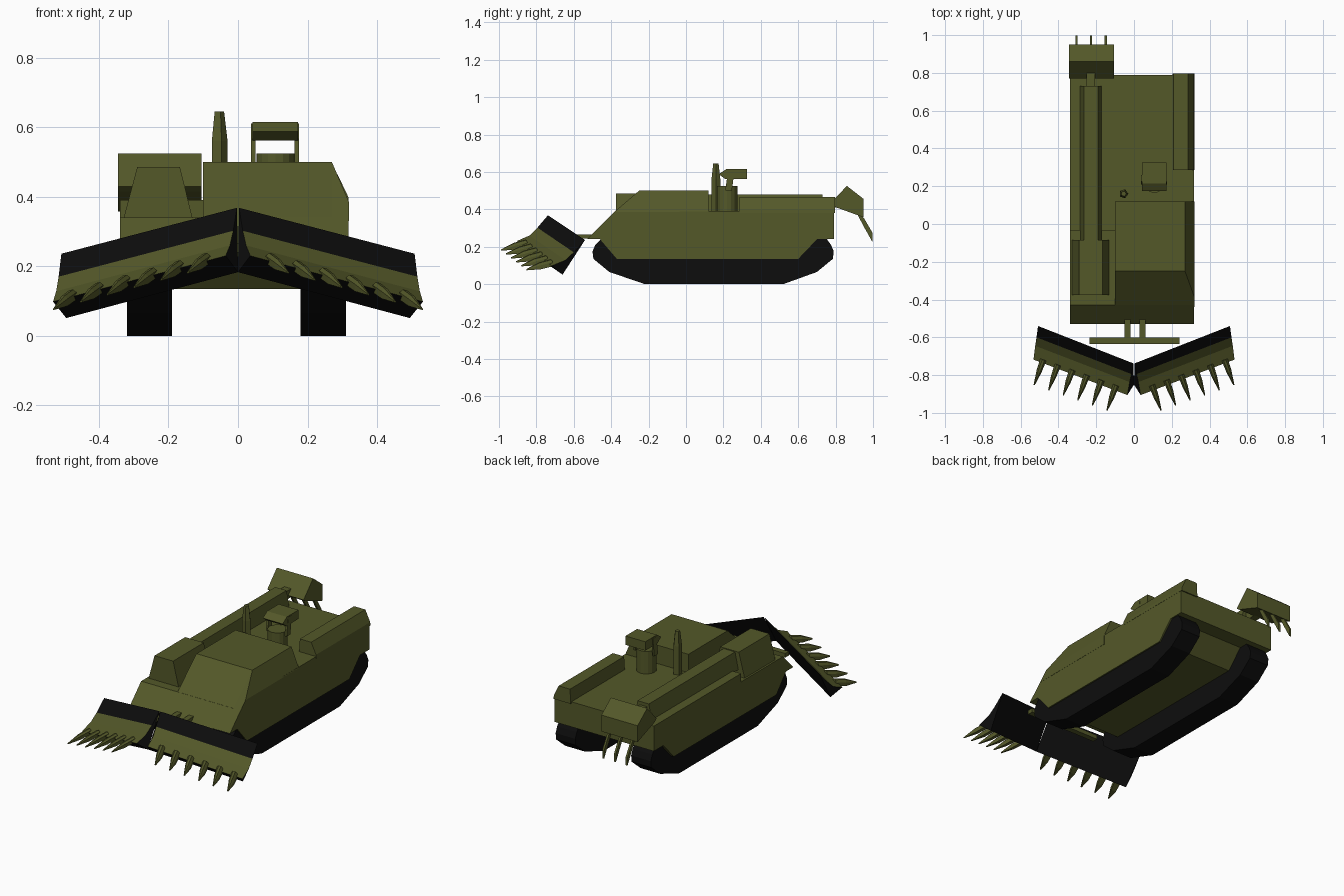
import bpy, bmesh, math
from mathutils import Vector

if "Cube" in bpy.data.objects:
    bpy.data.objects.remove(bpy.data.objects["Cube"])


def material(name, rgb):
    m = bpy.data.materials.new(name)
    m.diffuse_color = (*rgb, 1)
    m.use_nodes = True
    m.node_tree.nodes["Principled BSDF"].inputs["Base Color"].default_value = m.diffuse_color
    return m


OLIVE = material("olive green", (0.088, 0.098, 0.022))
BLACK = material("rubber black", (0.004, 0.004, 0.004))


def loft(name, rings, mats=(OLIVE,), rule=None):
    """Join equal-length rings of points into a capped solid; rule(j) gives side j its material."""
    bm = bmesh.new()
    vs = [[bm.verts.new(p) for p in r] for r in rings]
    n = len(rings[0])
    for a, b in zip(vs, vs[1:]):
        for j in range(n):
            f = bm.faces.new((a[j], a[(j + 1) % n], b[(j + 1) % n], b[j]))
            f.material_index = rule(j) if rule else 0
    bm.faces.new(vs[0])
    bm.faces.new(vs[-1])
    bmesh.ops.recalc_face_normals(bm, faces=bm.faces)
    me = bpy.data.meshes.new(name)
    bm.to_mesh(me)
    bm.free()
    for m in mats:
        me.materials.append(m)
    ob = bpy.data.objects.new(name, me)
    bpy.context.collection.objects.link(ob)
    return ob


def side(name, profile, x0, x1, mat=OLIVE):
    """Extrude a (y, z) profile across x."""
    return loft(name, [[(x, y, z) for y, z in profile] for x in (x0, x1)], (mat,))


def along(name, profile, y0, y1):
    """Extrude an (x, z) profile along y."""
    return loft(name, [[(x, y, z) for x, z in profile] for y in (y0, y1)])


def box(name, x0, x1, y0, y1, z0, z1):
    return along(name, [(x0, z0), (x1, z0), (x1, z1), (x0, z1)], y0, y1)


def turned(name, x, y, steps, n):
    """Stack of round rings, steps are (radius, z)."""
    return loft(name, [[(x + r * math.cos(2 * math.pi * i / n),
                         y + r * math.sin(2 * math.pi * i / n), z) for i in range(n)]
                       for r, z in steps])


# hull with skirts, low front deck and higher rear deck
side("hull", [(-.53, .24), (-.46, .24), (-.37, .135), (.60, .135), (.70, .24), (.79, .24),
              (.79, .39), (-.035, .39), (-.035, .34), (-.43, .34)], -.34, .318)

# tracks
track = [(-.22, 0), (.52, 0), (.70, .065), (.785, .135), (.79, .175), (.775, .21), (.75, .245),
         (-.45, .245), (-.485, .21), (-.5, .175), (-.495, .135), (-.41, .065)]
side("left_track", track, -.32, -.19, BLACK)
side("right_track", track, .18, .31, BLACK)

# cab, chamfered on its outer side
cab = [(-.44, .33), (-.25, .5), (.12, .5), (.12, .33)]
loft("cab", [[(x, y, z) for y, z in cab] for x in (-.1, .27)] +
     [[(.319, -.44, .33), (.319, -.385, .385), (.319, .12, .385), (.319, .12, .33)]])

# stowage box on the rear right
along("stowage_box", [(.205, .38), (.319, .38), (.317, .40), (.285, .467), (.21, .467)], .285, .797)

# folded digging arm on the left
along("arm_base", [(-.33, .335), (-.13, .335), (-.167, .485), (-.29, .485)], -.375, -.085)
along("arm_boom", [(-.287, .38), (-.17, .38), (-.19, .48), (-.265, .48)], -.09, .73)
box("arm_stick", -.252, -.207, .70, .84, .41, .46)
side("bucket", [(.77, .43), (.86, .525), (.95, .455), (.95, .357), (.79, .415)], -.345, -.105)
for x in (-.305, -.228, -.15):
    side("bucket_tooth", [(.915, .375), (.95, .355), (.997, .275), (.997, .225), (.955, .30)],
         x - .006, x + .006)

# exhaust stack
turned("exhaust_stack", -.055, .16, [(.025, .38), (.025, .56), (.015, .645)], 5)

# commander's hatch with raised sight box
turned("hatch_ring", .108, .22, [(.055, .38), (.055, .525)], 16)
side("sight_box", [(.175, .588), (.21, .562), (.325, .562), (.325, .615), (.215, .615)], .042, .173)
for x in (.038, .163):
    side("sight_bracket", [(.21, .50), (.245, .50), (.26, .61), (.225, .61)], x, x + .012)

# plough mounting frame
for x in (-.035, .045):
    box("plough_strut", x - .016, x + .016, -.62, -.5, .243, .265)
box("plough_crossbar", -.235, .24, -.636, -.602, .24, .265)

# V plough: black body with a green curved face, one wing per side
# section points: top, colour break, hollow, lip, bottom as (x shift, y, z)
section = [(0, 0, 0), (.008, -.06, -.066), (.015, -.105, -.108), (.024, -.178, -.138),
           (-.014, -.12, -.185)]
for s, label in ((-1, "left"), (1, "right")):
    inner = [(s * max(0, .003 + dx * 1.35), -.738 + dy * .94, .368 + dz) for dx, dy, dz in section]
    outer = [(s * (.508 + dx), -.54 + dy, .236 + dz) for dx, dy, dz in section]
    loft(label + "_plough_wing", [inner, outer], (OLIVE, BLACK), lambda j: 0 if j in (1, 2) else 1)
    for f in bpy.data.objects[label + "_plough_wing"].data.polygons:
        if len(f.vertices) == 5:          # end caps
            f.material_index = 1
    # digging teeth along the lip
    run = Vector((s * .93, .36, -.22)).normalized()
    fwd = Vector((s * .33, -.92, -.22)).normalized()
    up = Vector((0, -.15, 1))
    for i in range(6):
        t = i / 5
        base = Vector((s * (.095 + .385 * t), -.852 + .135 * t, .215 - .105 * t))
        rings = []
        for d, w, h, rise in ((0, .017, .016, .006), (.07, .014, .016, .004), (.148, .003, .003, 0)):
            c = base + fwd * d + up * rise
            rings.append([c + run * (w * a) + up * (h * b)
                          for a, b in ((-1, -1), (1, -1), (1, .3), (.4, 1), (-.4, 1), (-1, .3))])
        loft(label + "_plough_tooth", rings)
